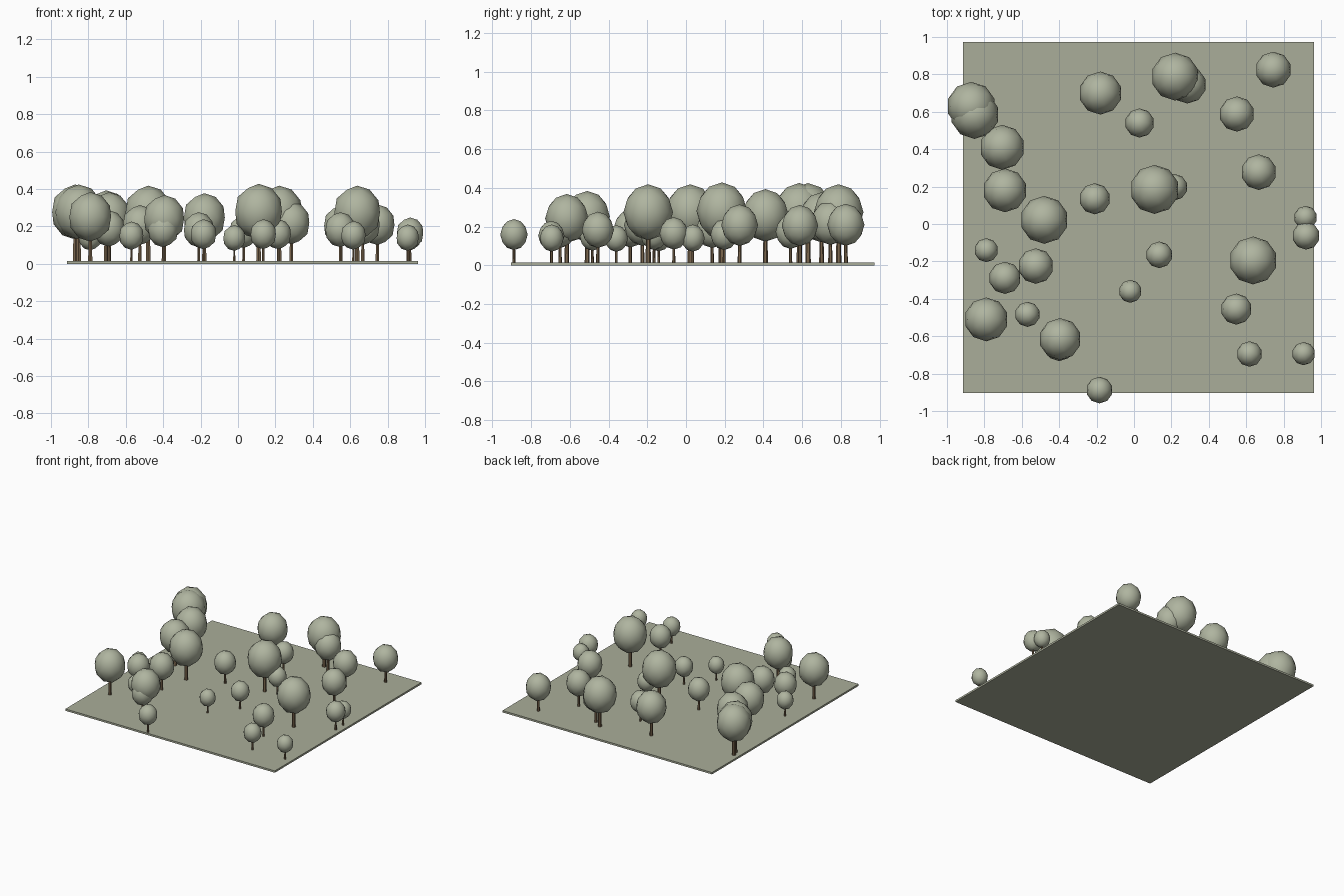
import bpy, bmesh, math
from mathutils import Matrix


def material(name, rgb):
    m = bpy.data.materials.new(name)
    m.diffuse_color = (*rgb, 1)
    return m


GROUND = material("sage ground", (0.40, 0.42, 0.32))
LEAF = material("grey green leaves", (0.43, 0.46, 0.35))
BARK = material("brown bark", (0.20, 0.135, 0.075))
SLAB = 0.015


def finish(name, bm, mat, smooth=False):
    me = bpy.data.meshes.new(name)
    bm.to_mesh(me)
    bm.free()
    me.materials.append(mat)
    for p in me.polygons:
        p.use_smooth = smooth
    ob = bpy.data.objects.new(name, me)
    bpy.context.collection.objects.link(ob)
    return ob


# Ground slab
bm = bmesh.new()
bmesh.ops.create_cube(bm, size=1, matrix=Matrix.Translation((0.0245, 0.0345, SLAB / 2))
                      @ Matrix.Diagonal((1.877, 1.877, SLAB, 1)))
finish("ground", bm, GROUND)

# Trees: x, y, crown radius; every height follows from the radius
TREES = [
    (-0.87, 0.63, 0.13), (-0.852, 0.585, 0.13), (-0.705, 0.41, 0.12),
    (-0.69, 0.18, 0.117), (-0.48, 0.022, 0.128), (-0.79, -0.14, 0.064),
    (-0.69, -0.288, 0.086), (-0.525, -0.225, 0.095), (-0.79, -0.51, 0.117),
    (-0.57, -0.483, 0.067), (-0.395, -0.615, 0.112), (-0.40, -0.65, 0.083),
    (-0.18, 0.70, 0.115), (0.03, 0.54, 0.078), (0.22, 0.788, 0.128),
    (0.285, 0.745, 0.101), (0.745, 0.825, 0.096), (0.55, 0.588, 0.094),
    (0.667, 0.277, 0.095), (0.11, 0.185, 0.131), (0.215, 0.197, 0.071),
    (-0.21, 0.135, 0.083), (0.135, -0.165, 0.071), (-0.02, -0.36, 0.061),
    (0.637, -0.195, 0.128), (0.547, -0.455, 0.083), (0.617, -0.695, 0.068),
    (0.907, -0.693, 0.062), (0.917, 0.035, 0.062), (0.92, -0.063, 0.074),
    (-0.185, -0.888, 0.071),
]

for i, (x, y, r) in enumerate(TREES, 1):
    # Tapered trunk reaching into the crown
    h = 1.3 * r
    bm = bmesh.new()
    bmesh.ops.create_cone(bm, cap_ends=True, segments=6, radius1=0.11 * r, radius2=0.085 * r,
                          depth=h, matrix=Matrix.Translation((x, y, SLAB + h / 2)))
    finish(f"trunk_{i}", bm, BARK)
    # Slightly tall faceted crown
    bm = bmesh.new()
    bmesh.ops.create_icosphere(bm, subdivisions=2, radius=r,
                               matrix=Matrix.Translation((x, y, SLAB + 2.02 * r))
                               @ Matrix.Diagonal((1, 1, 1.13, 1)))
    finish(f"crown_{i}", bm, LEAF, True)
